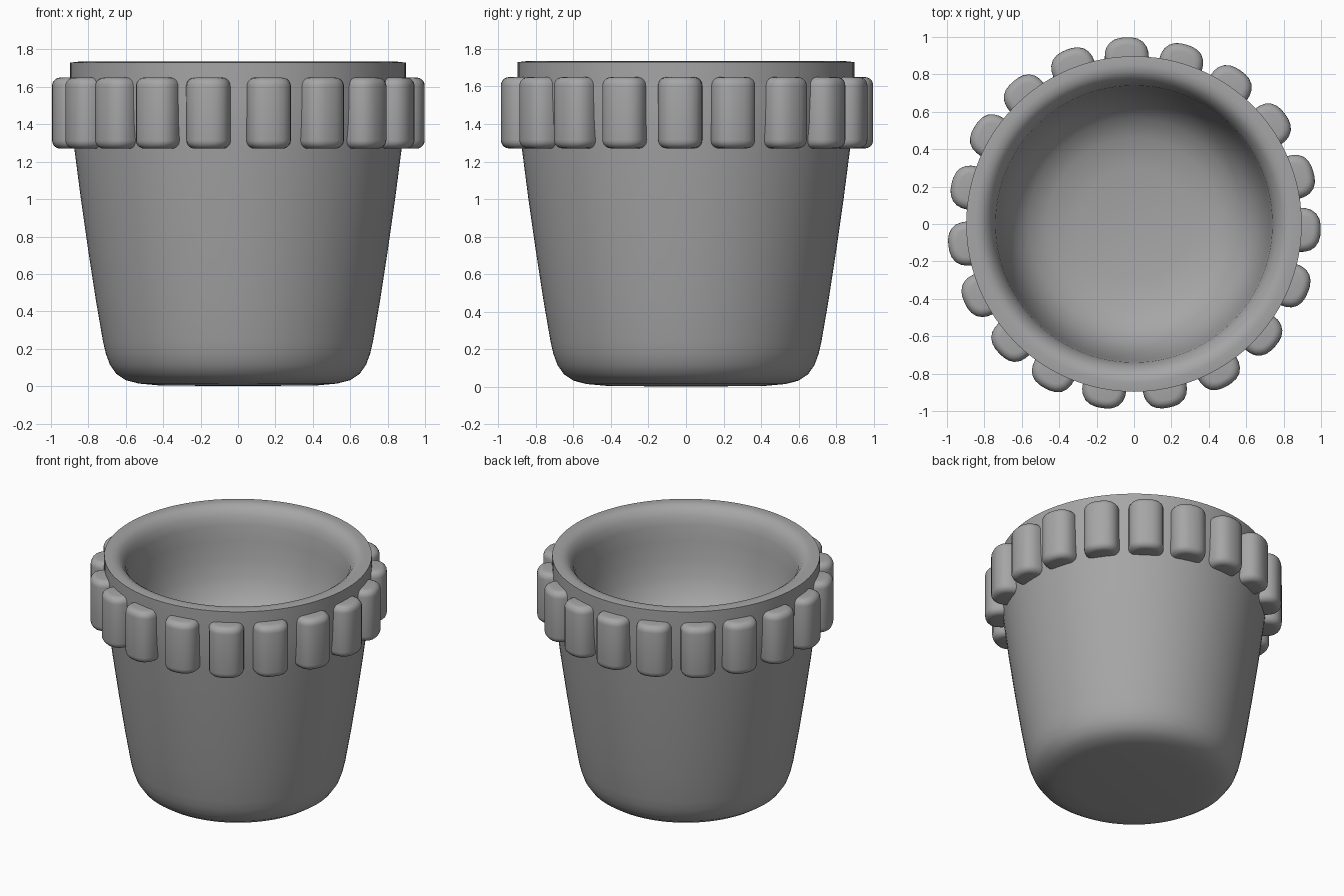
import bpy, bmesh
from math import sin, cos, radians, pi
from mathutils import Matrix

cube = bpy.data.objects.get("Cube")
if cube:
    bpy.data.objects.remove(cube, do_unlink=True)

clay = bpy.data.materials.new("grey_clay")
clay.use_nodes = True
grey = (0.38, 0.38, 0.38, 1)
clay.diffuse_color = grey
clay.node_tree.nodes["Principled BSDF"].inputs["Base Color"].default_value = grey


def lathe(name, profile, steps, angle, squareness=2.0):
    """Spin an (r, z) profile around z; squareness over 2 fattens the diagonals."""
    bm = bmesh.new()
    verts = [bm.verts.new((r, 0, z)) for r, z in profile]
    edges = [bm.edges.new(pair) for pair in zip(verts, verts[1:])]
    bmesh.ops.spin(bm, geom=verts + edges, cent=(0, 0, 0), axis=(0, 0, 1),
                   angle=2 * pi, steps=steps)
    bmesh.ops.remove_doubles(bm, verts=bm.verts, dist=0.0005)
    bmesh.ops.recalc_face_normals(bm, faces=bm.faces)
    for v in bm.verts:
        r = v.co.xy.length
        if r > 0:
            total = abs(v.co.x / r) ** squareness + abs(v.co.y / r) ** squareness
            v.co.xy *= total ** (-1 / squareness)
    mesh = bpy.data.meshes.new(name)
    bm.to_mesh(mesh)
    bm.free()
    mesh.materials.append(clay)
    obj = bpy.data.objects.new(name, mesh)
    bpy.context.collection.objects.link(obj)
    bpy.ops.object.select_all(action='DESELECT')
    obj.select_set(True)
    bpy.context.view_layer.objects.active = obj
    bpy.ops.object.shade_smooth_by_angle(angle=radians(angle))
    return obj


def arc(r, z, size, start, end, count=5):
    """Quarter-round points for a profile."""
    return [(r + size * cos(radians(start + (end - start) * i / count)),
             z + size * sin(radians(start + (end - start) * i / count)))
            for i in range(count + 1)]


# Tapered pot: underside, wall, rolled rim and shallow bowl inside
outside = [(0, 0), (0.42, 0.004), (0.53, 0.014), (0.6, 0.032), (0.65, 0.065),
           (0.685, 0.115), (0.707, 0.175), (0.722, 0.24), (0.76, 0.46), (0.8, 0.72),
           (0.84, 1.0), (0.875, 1.27), (0.89, 1.4), (0.897, 1.55), (0.897, 1.73)]
rim = [(0.85, 1.735), (0.815, 1.73), (0.785, 1.71), (0.757, 1.67), (0.74, 1.61)]
bowl = [(0.728, 1.5), (0.71, 1.37), (0.68, 1.25), (0.635, 1.15), (0.565, 1.07),
        (0.46, 1.015), (0.3, 0.985), (0, 0.975)]
lathe("pot", outside + rim + bowl, 96, 50)

# Rounded upright knobs set slightly unevenly around the collar
angles = [-2, 16.3, 36, 55.2, 73.7, 92.5, 111.2, 130.2, 148.5, 167.5, 186.7,
          205, 223.8, 241.5, 259.8, 280.6, 300, 319.1, 338.6]
low, high, half, corner = 1.27, 1.65, 0.118, 0.045
knob_profile = ([(0, low)] + arc(half - corner, low + corner, corner, -90, 0)
                + arc(half - corner, high - corner, corner, 0, 90) + [(0, high)])
for i, a in enumerate(angles):
    knob = lathe(f"knob_{i + 1}", knob_profile, 24, 40, squareness=2.5)
    knob.matrix_world = (Matrix.Rotation(radians(a), 4, 'Z')
                         @ Matrix.Translation((0.888, 0, 0))
                         @ Matrix.Diagonal((0.94, 1, 1, 1)))
